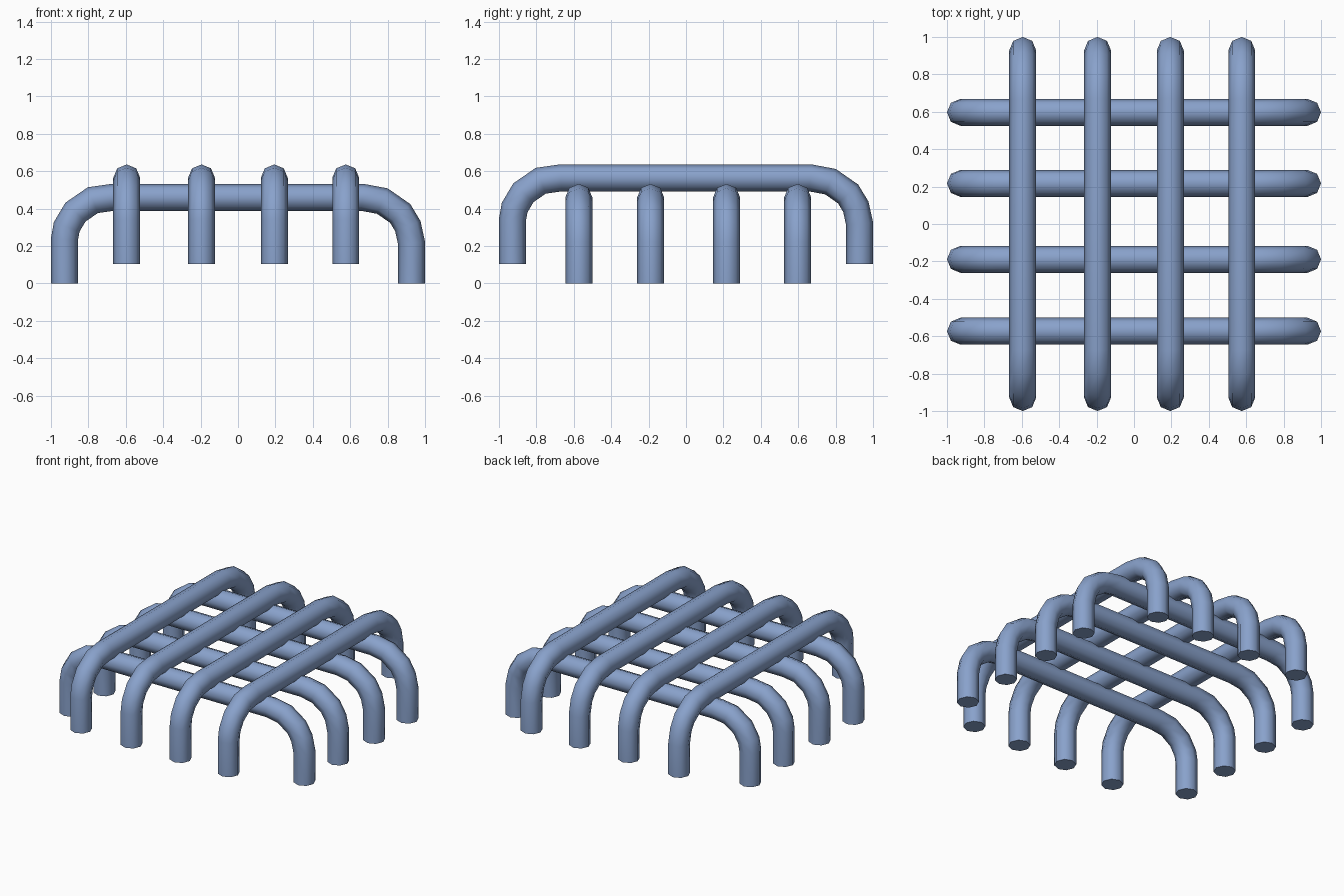
import bpy, bmesh, math
from mathutils import Vector

if "Cube" in bpy.data.objects:
    bpy.data.objects.remove(bpy.data.objects["Cube"])

R = 0.072      # tube radius
SIDES = 8

blue = bpy.data.materials.new("soft blue")
blue.diffuse_color = (0.25, 0.36, 0.60, 1.0)
blue.use_nodes = True
blue.node_tree.nodes["Principled BSDF"].inputs["Base Color"].default_value = blue.diffuse_color

# Bent bar centre line: (distance along the bar, height)
PATH = [(-0.928, 0.0), (-0.928, 0.235), (-0.916, 0.302), (-0.869, 0.381),
        (-0.776, 0.445), (-0.67, 0.46), (0.665, 0.46), (0.772, 0.440),
        (0.867, 0.374), (0.908, 0.306), (0.928, 0.215), (0.928, 0.0)]


def bar(name, along_y, offset, lift):
    """Sweep a closed round tube along PATH, mitred at every bend."""
    pts = [Vector(p) for p in PATH]
    bm = bmesh.new()
    rings = []
    for i, p in enumerate(pts):
        a = (p - pts[i - 1]).normalized() if i else None
        b = (pts[i + 1] - p).normalized() if i < len(pts) - 1 else None
        a, b = a or b, b or a
        t = (a + b).normalized()
        n = Vector((-t.y, t.x)) / t.dot(a)
        ring = []
        for k in range(SIDES):
            ang = 2 * math.pi * k / SIDES
            q = p + n * (R * math.cos(ang))
            side = offset + R * math.sin(ang)
            co = (side, q.x, q.y + lift) if along_y else (q.x, side, q.y + lift)
            ring.append(bm.verts.new(co))
        rings.append(ring)
    for r0, r1 in zip(rings, rings[1:]):
        for k in range(SIDES):
            j = (k + 1) % SIDES
            bm.faces.new((r0[k], r0[j], r1[j], r1[k]))
    bm.faces.new(rings[0])
    bm.faces.new(rings[-1])
    bmesh.ops.recalc_face_normals(bm, faces=bm.faces)
    me = bpy.data.meshes.new(name)
    bm.to_mesh(me)
    bm.free()
    me.materials.append(blue)
    ob = bpy.data.objects.new(name, me)
    bpy.context.collection.objects.link(ob)
    # round sides, crisp end caps
    bpy.ops.object.select_all(action='DESELECT')
    ob.select_set(True)
    bpy.context.view_layer.objects.active = ob
    bpy.ops.object.shade_smooth_by_angle(angle=math.radians(60))


# Lower bars run left to right
for i, y in enumerate((-0.573, -0.189, 0.217, 0.597)):
    bar(f"lower_bar_{i + 1}", False, y, 0.0)

# Upper bars run front to back, raised to rest on the lower ones
for i, x in enumerate((-0.595, -0.195, 0.194, 0.576)):
    bar(f"upper_bar_{i + 1}", True, x, 0.104)
